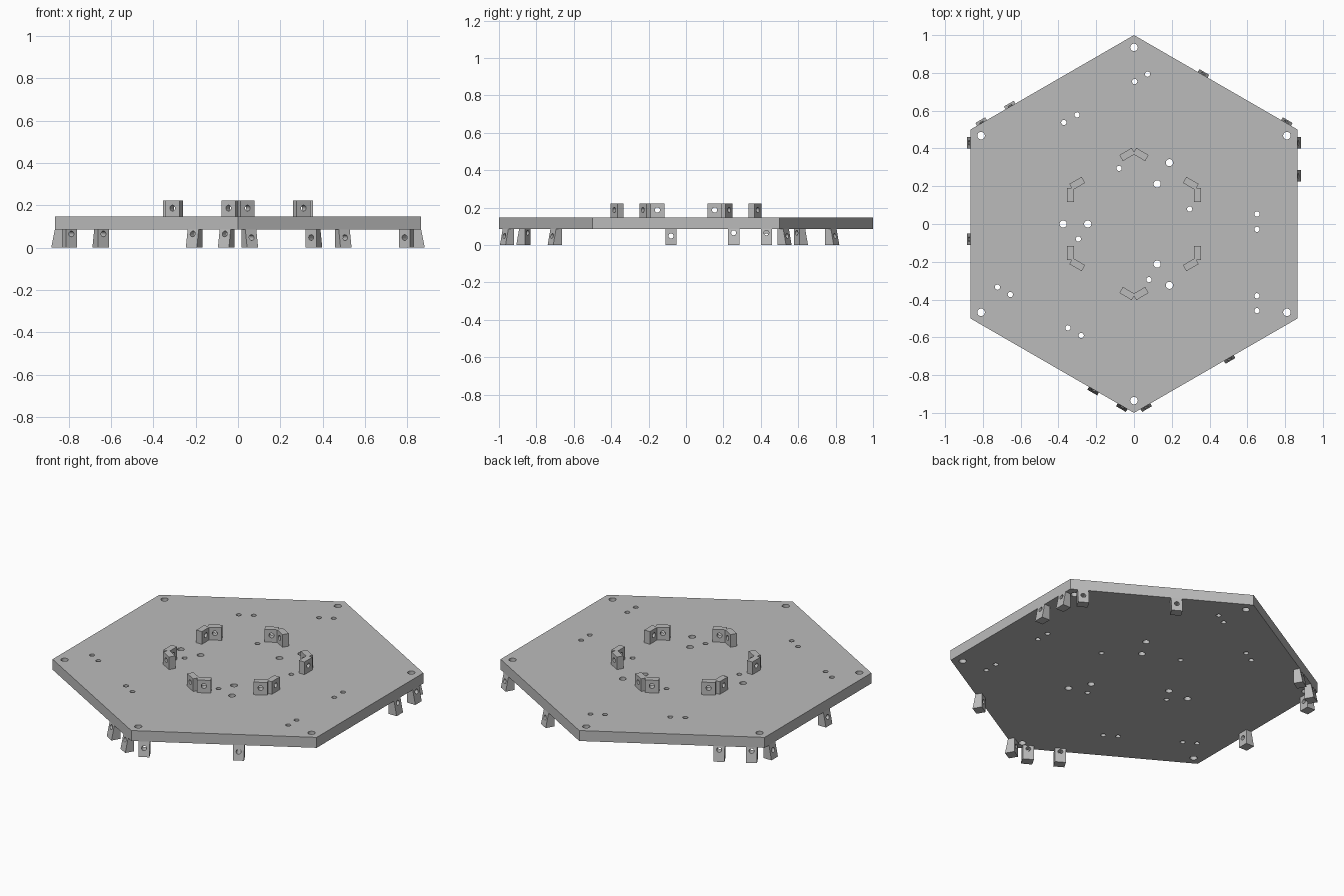
import bpy, bmesh
from math import sin, cos, pi, radians
from mathutils import Matrix, Vector

old = bpy.data.objects.get("Cube")
if old:
    bpy.data.objects.remove(old, do_unlink=True)

GREY = (0.5, 0.5, 0.5, 1)
grey = bpy.data.materials.new("plain grey")
grey.use_nodes = True
grey.diffuse_color = GREY
grey.node_tree.nodes["Principled BSDF"].inputs["Base Color"].default_value = GREY

PLATE_BOTTOM, PLATE_TOP, TAB_TOP = 0.085, 0.147, 0.222
APOTHEM = cos(pi / 6)


def ring(x, y, r, n, phase=0.0):
    return [(x + r * cos(phase + 2 * pi * i / n), y + r * sin(phase + 2 * pi * i / n))
            for i in range(n)]


def rect(x0, x1, y0, y1):
    return [(x0, y0), (x1, y0), (x1, y1), (x0, y1)]


def punched_sheet(name, loops, thickness, matrix, flare=0.0):
    """Extrude an outline with holes from local z = 0 to thickness, then place it.
    flare pushes the lower edge of the outer face further out."""
    curve = bpy.data.curves.new(name + "_outline", 'CURVE')
    curve.dimensions = '2D'
    curve.fill_mode = 'BOTH'
    curve.extrude = thickness / 2
    for pts in loops:
        s = curve.splines.new('POLY')
        s.points.add(len(pts) - 1)
        for p, (x, y) in zip(s.points, pts):
            p.co = (x, y, 0, 1)
        s.use_cyclic_u = True
    helper = bpy.data.objects.new(name + "_outline", curve)
    bpy.context.collection.objects.link(helper)
    bpy.context.view_layer.update()
    graph = bpy.context.evaluated_depsgraph_get()
    mesh = bpy.data.meshes.new_from_object(helper.evaluated_get(graph))
    bpy.data.objects.remove(helper, do_unlink=True)
    bpy.data.curves.remove(curve)

    bm = bmesh.new()
    bm.from_mesh(mesh)
    bmesh.ops.remove_doubles(bm, verts=bm.verts, dist=1e-5)
    for v in bm.verts:
        v.co.z += thickness / 2
        if flare and v.co.z > thickness / 2:
            v.co.z += flare * (1 - v.co.y / PLATE_BOTTOM)
    bm.transform(matrix)
    bmesh.ops.recalc_face_normals(bm, faces=bm.faces)
    bm.to_mesh(mesh)
    bm.free()
    mesh.name = name
    mesh.materials.clear()
    mesh.materials.append(grey)
    obj = bpy.data.objects.new(name, mesh)
    bpy.context.collection.objects.link(obj)
    bpy.ops.object.select_all(action='DESELECT')
    obj.select_set(True)
    bpy.context.view_layer.objects.active = obj
    bpy.ops.object.shade_smooth_by_angle(angle=radians(30))
    return obj


def edge_frame(angle, distance):
    """Local x runs along the hexagon edge, y is up, z points outward."""
    out = Vector((cos(angle), sin(angle), 0))
    along = Vector((-sin(angle), cos(angle), 0))
    m = Matrix((along, Vector((0, 0, 1)), out)).transposed().to_4x4()
    m.translation = out * distance
    return m


# Hexagonal plate with its bolt holes
loops = [ring(0, 0, 1, 6, pi / 2)]
loops += [ring(x, y, 0.02, 24) for x, y in ring(0, 0, 0.935, 6, pi / 2)]
for radius in (0.375, 0.245):
    loops += [ring(x, y, 0.019, 24) for x, y in ring(0, 0, radius, 3, pi / 3)]
loops += [ring(x, y, 0.014, 20) for x, y in ring(0, 0, 0.305, 4, pi / 12)]
for k in range(3):
    turn = Matrix.Rotation(k * 2 * pi / 3, 2)
    for y in (0.053, -0.028, -0.38, -0.459):
        c = turn @ Vector((0.651, y))
        loops.append(ring(c.x, c.y, 0.014, 20))
punched_sheet("hexagon_plate", loops, PLATE_TOP - PLATE_BOTTOM,
              Matrix.Translation((0, 0, PLATE_BOTTOM)))

for k in range(6):
    angle = k * pi / 3
    # Upright bracket arms, meeting in pairs at the inner corners
    for side, t in (("a", -0.153), ("b", 0.153)):
        punched_sheet(f"upper_bracket_arm_{k + 1}{side}",
                      [rect(t - 0.0375, t + 0.0375, PLATE_TOP, TAB_TOP),
                       ring(t, 0.187, 0.014, 20)],
                      0.037, edge_frame(angle, 0.318))
    # Flared tabs hanging under the rim, in two alternating patterns
    spots, hole_z = (((0.43, 0.255), 0.065), ((0.08, -0.43), 0.048))[k % 2]
    for side, t in zip("ab", spots):
        punched_sheet(f"lower_tab_{k + 1}{side}",
                      [rect(t - 0.03, t + 0.03, 0, PLATE_BOTTOM),
                       ring(t, hole_z, 0.0135, 20)],
                      0.036, edge_frame(angle, APOTHEM - 0.036), flare=0.017)
